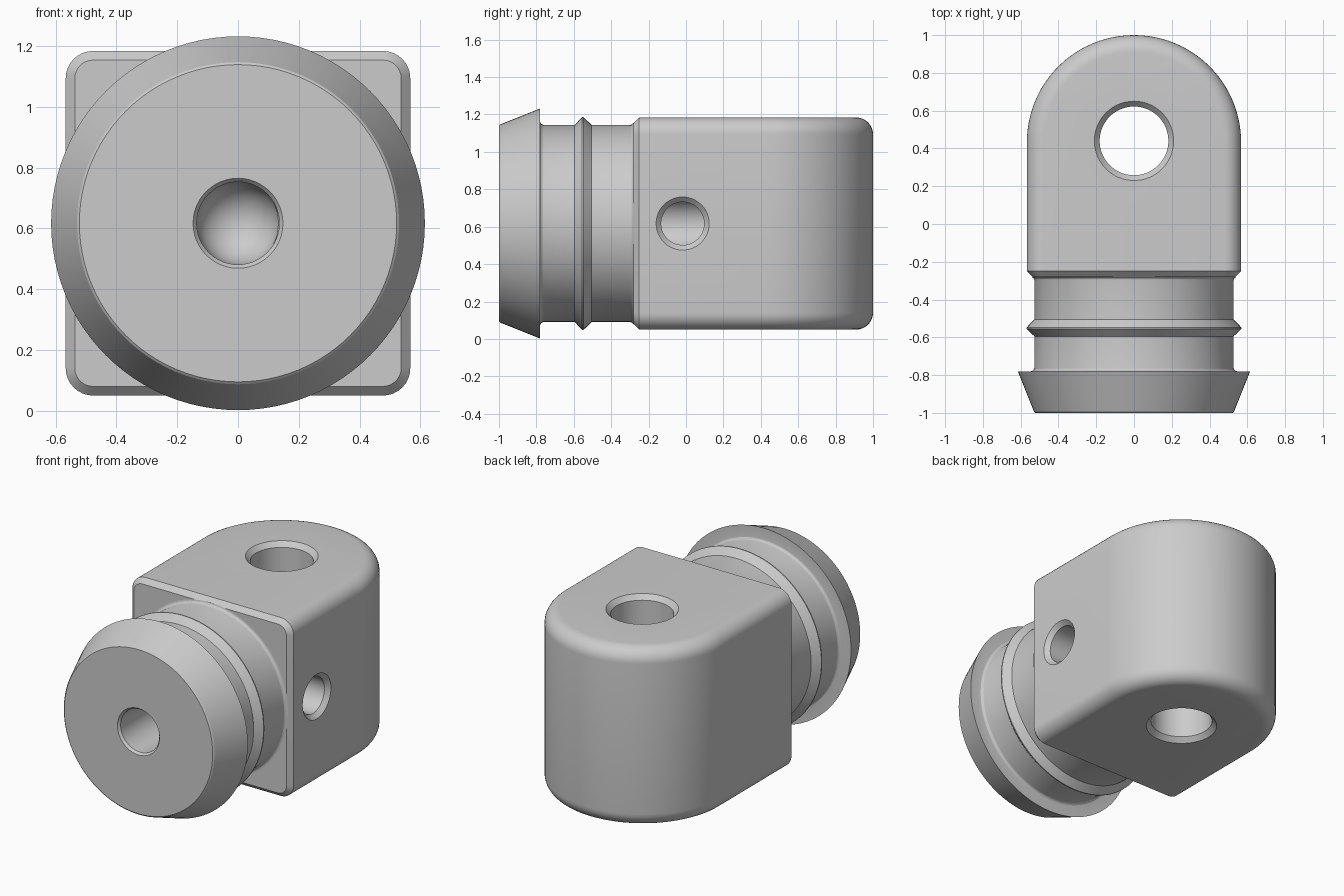
import bpy, bmesh, math
from mathutils import Vector, Matrix

cube = bpy.data.objects.get("Cube")
if cube:
    bpy.data.objects.remove(cube, do_unlink=True)

AXIS_Z = 0.617   # height of the plug axis
HALF = 0.567     # half width and half height of the block
FRONT = -0.28    # front face of the block
PIVOT = 0.433    # centre of the rounded end

grey = bpy.data.materials.new("plain grey")
grey.use_nodes = True
colour = (0.6, 0.6, 0.6, 1)
grey.diffuse_color = colour
grey.node_tree.nodes["Principled BSDF"].inputs["Base Color"].default_value = colour


def make_object(name, bm):
    bmesh.ops.recalc_face_normals(bm, faces=bm.faces)
    mesh = bpy.data.meshes.new(name)
    bm.to_mesh(mesh)
    bm.free()
    mesh.materials.append(grey)
    obj = bpy.data.objects.new(name, mesh)
    bpy.context.collection.objects.link(obj)
    return obj


def lathe(name, profile, direction, origin, steps):
    """Spin (radius, distance) points around a direction through origin."""
    bm = bmesh.new()
    verts = [bm.verts.new((r, 0, t)) for r, t in profile]
    edges = [bm.edges.new(pair) for pair in zip(verts, verts[1:])]
    bmesh.ops.spin(bm, geom=verts + edges, cent=(0, 0, 0), axis=(0, 0, 1),
                   angle=math.tau, steps=steps)
    bmesh.ops.remove_doubles(bm, verts=bm.verts, dist=0.0005)
    turn = Vector((0, 0, 1)).rotation_difference(Vector(direction)).to_matrix().to_4x4()
    bm.transform(Matrix.Translation(origin) @ turn)
    return make_object(name, bm)


def arc(cr, ct, radius, start, end, count):
    """Arc points in (radius, distance) space, angles in degrees."""
    angles = [math.radians(start + (end - start) * i / count) for i in range(count + 1)]
    return [(cr + radius * math.cos(a), ct + radius * math.sin(a)) for a in angles]


# Block: D-shaped prism, rounded cap edges, chamfered front
bm = bmesh.new()
outline = [(-HALF, FRONT), (HALF, FRONT)] + arc(0, PIVOT, HALF, 0, 180, 48)
base = bm.faces.new([bm.verts.new((x, y, AXIS_Z - HALF)) for x, y in outline])
top = bmesh.ops.extrude_face_region(bm, geom=[base], use_keep_orig=True)
bmesh.ops.translate(bm, vec=(0, 0, 2 * HALF),
                    verts=[g for g in top["geom"] if isinstance(g, bmesh.types.BMVert)])
bm.normal_update()


def on_front(edge):
    return all(abs(v.co.y - FRONT) < 0.001 for v in edge.verts)


cap_edges = [e for e in bm.edges
             if abs(e.verts[0].co.z - e.verts[1].co.z) < 0.001 and not on_front(e)]
bmesh.ops.bevel(bm, geom=cap_edges, offset=0.09, segments=8, profile=0.5, affect='EDGES')
bmesh.ops.bevel(bm, geom=[e for e in bm.edges if on_front(e)],
                offset=0.03, segments=1, affect='EDGES')
block = make_object("block", bm)

# Plug: tapered head, neck with a ridge, small fillets at the steps
profile = [(0, -1), (0.522, -1), (0.53, -0.993), (0.615, -0.78)]
profile += arc(0.547, -0.76, 0.02, 270, 180, 4)
profile += [(0.527, -0.595), (0.569, -0.555), (0.569, -0.548), (0.527, -0.505)]
profile += arc(0.547, FRONT - 0.02, 0.02, 180, 90, 4) + [(0, FRONT)]
plug = lathe("plug", profile, (0, 1, 0), (0, 0, AXIS_Z), 96)

# Holes: axial bore with round end, pivot hole, side hole meeting the bore
bore = lathe("bore_cutter",
             [(0, -1.1), (0.148, -1.1), (0.148, -1), (0.136, -0.985)]
             + arc(0, 0.07, 0.136, 0, 90, 10), (0, 1, 0), (0, 0, AXIS_Z), 48)
pivot = lathe("pivot_hole_cutter",
              [(0, -0.7), (0.21, -0.7), (0.21, -HALF), (0.182, 0.03 - HALF),
               (0.182, HALF - 0.03), (0.21, HALF), (0.21, 0.7), (0, 0.7)],
              (0, 0, 1), (0, 0.44, AXIS_Z), 64)
side = lathe("side_hole_cutter",
             [(0, 0), (0.115, 0), (0.115, HALF - 0.027), (0.142, HALF),
              (0.142, 0.7), (0, 0.7)], (1, 0, 0), (0, -0.018, AXIS_Z), 48)


def cut(target, cutters):
    bpy.context.view_layer.objects.active = target
    for cutter in cutters:
        mod = target.modifiers.new("cut", 'BOOLEAN')
        mod.operation = 'DIFFERENCE'
        mod.solver = 'EXACT'
        mod.object = cutter
        bpy.ops.object.modifier_apply(modifier=mod.name)


cut(block, [bore, side, pivot])
cut(plug, [bore])
for cutter in (bore, pivot, side):
    bpy.data.objects.remove(cutter, do_unlink=True)

# Smooth curved faces, keep hard edges
for obj in (block, plug):
    bpy.ops.object.select_all(action='DESELECT')
    obj.select_set(True)
    bpy.context.view_layer.objects.active = obj
    bpy.ops.object.shade_smooth_by_angle(angle=math.radians(20))
